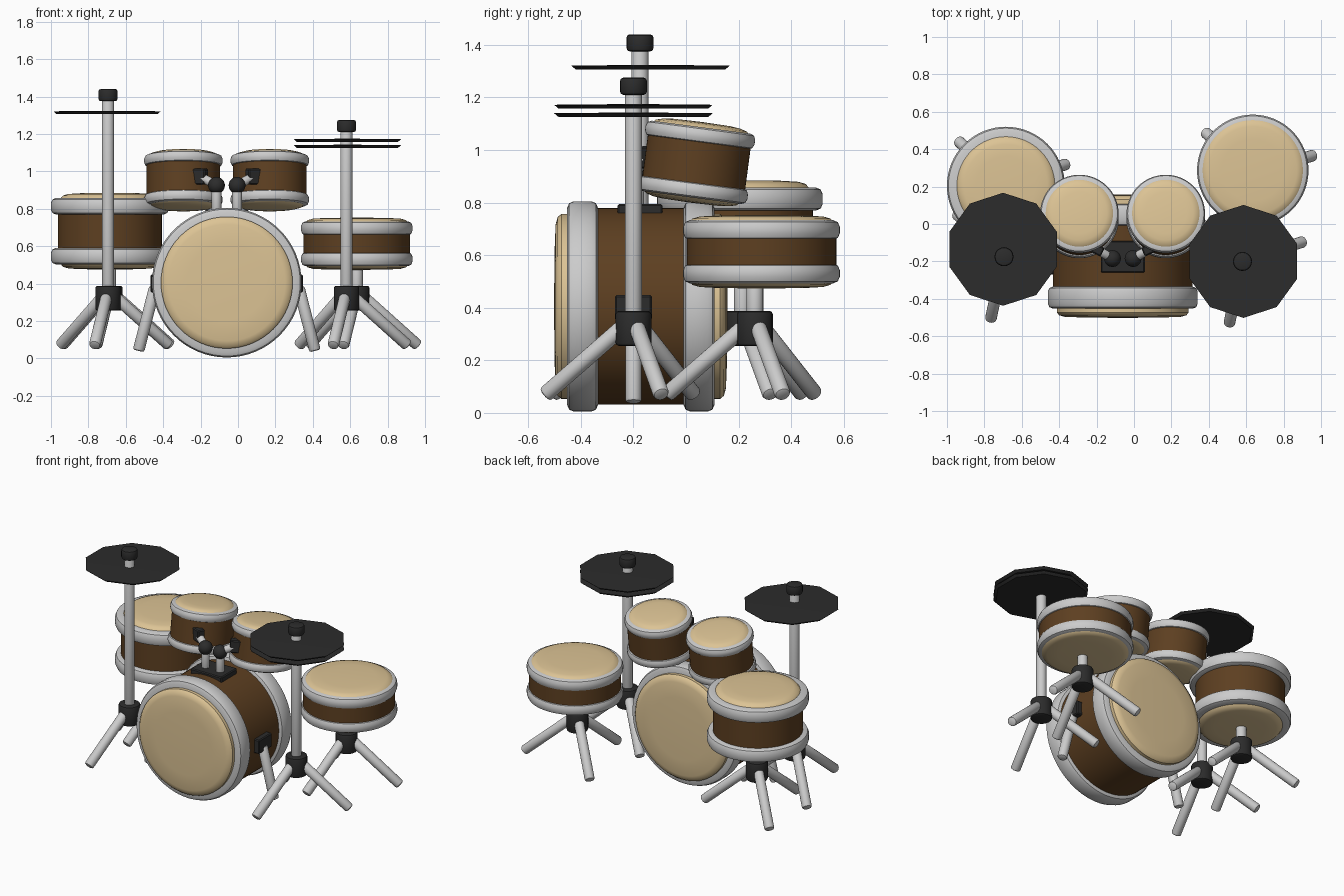
import bpy, bmesh
from math import radians, cos, sin, pi
from mathutils import Vector, Matrix

if "Cube" in bpy.data.objects:
    bpy.data.objects.remove(bpy.data.objects["Cube"])


def material(name, rgb):
    m = bpy.data.materials.new(name)
    m.diffuse_color = (*rgb, 1)
    m.use_nodes = True
    m.node_tree.nodes["Principled BSDF"].inputs["Base Color"].default_value = m.diffuse_color
    return m


TAN = material("drum_skin", (0.72, 0.55, 0.30))
BROWN = material("brown_wood", (0.11, 0.05, 0.015))
DARK = material("dark_fitting", (0.025, 0.025, 0.025))


def add(name, bm, mat=None, matrix=Matrix()):
    bmesh.ops.recalc_face_normals(bm, faces=bm.faces)
    me = bpy.data.meshes.new(name)
    bm.to_mesh(me)
    bm.free()
    ob = bpy.data.objects.new(name, me)
    ob.matrix_world = matrix
    bpy.context.collection.objects.link(ob)
    if mat:
        me.materials.append(mat)
    return ob


def lathe(name, profile, mat=None, matrix=Matrix(), steps=48, closed=False):
    """Spin (radius, height) points around local z."""
    bm = bmesh.new()
    vs = [bm.verts.new((r, 0, z)) for r, z in profile]
    pairs = list(zip(vs, vs[1:])) + ([(vs[-1], vs[0])] if closed else [])
    es = [bm.edges.new(p) for p in pairs]
    bmesh.ops.spin(bm, geom=vs + es, axis=(0, 0, 1), cent=(0, 0, 0),
                   angle=2 * pi, steps=steps, use_duplicate=False)
    bmesh.ops.remove_doubles(bm, verts=bm.verts, dist=0.0002)
    return add(name, bm, mat, matrix)


def rod(name, a, b, r, mat=None, bevel=0.012):
    """Round bar with softened ends between two points."""
    a, b = Vector(a), Vector(b)
    d = b - a
    n = d.length
    prof = [(0, 0), (r - bevel, 0), (r - bevel * .3, bevel * .3), (r, bevel),
            (r, n - bevel), (r - bevel * .3, n - bevel * .3), (r - bevel, n), (0, n)]
    m = Matrix.Translation(a) @ d.to_track_quat('Z', 'Y').to_matrix().to_4x4()
    return lathe(name, prof, mat, m, 20)


def box(name, loc, size, mat, matrix=Matrix()):
    bm = bmesh.new()
    bmesh.ops.create_cube(bm, size=1)
    bmesh.ops.scale(bm, verts=bm.verts, vec=size)
    bmesh.ops.bevel(bm, geom=bm.edges[:], offset=0.006, segments=1, affect='EDGES')
    return add(name, bm, mat, Matrix.Translation(loc) @ matrix)


def drum(name, loc, rot, R, shell_r, head_r, h_head, h_out, h_in):
    """Shell, two hoops and two skins; heights are measured from the middle."""
    base = Matrix.Translation(loc) @ Matrix.Rotation(rot, 4, 'X')
    mid = (h_out + h_in) / 2
    lathe(name + "_shell", [(shell_r, -mid), (shell_r, mid)], BROWN, base, 64)
    b = min(0.025, (h_out - h_in) * .35)
    inner = head_r - 0.02
    hoop = [(inner, h_in), (R - b, h_in), (R - b * .3, h_in + b * .3), (R, h_in + b),
            (R, h_out - b), (R - b * .3, h_out - b * .3), (R - b, h_out), (inner, h_out)]
    head = [(0, h_head), (head_r * .6, h_head - .002), (head_r - .04, h_head - .006),
            (head_r - .012, h_head - .014), (head_r, h_head - .028), (head_r, h_in),
            (0, h_in)]
    for side, flip in (("top", Matrix()), ("bottom", Matrix.Rotation(pi, 4, 'X'))):
        lathe(f"{name}_{side}_hoop", hoop, None, base @ flip, 64, True)
        lathe(f"{name}_{side}_skin", head, TAN, base @ flip, 64)


def stand(name, x, y, top):
    """Pole, dark hub and three splayed legs."""
    rod(name + "_pole", (x, y, 0.3), (x, y, top), 0.032)
    rod(name + "_hub", (x, y, 0.255), (x, y, 0.388), 0.068, DARK)
    for i, deg in enumerate((18, 138, 258)):
        c, s = cos(radians(deg)), sin(radians(deg))
        rod(f"{name}_leg_{i + 1}", (x + .02 * c, y + .02 * s, 0.345),
            (x + .345 * c, y + .345 * s, 0.068), 0.031)


def cymbal(name, x, y, z):
    lathe(name, [(0, .009), (.302, .006), (.285, -.008), (0, -.008)], DARK,
          Matrix.Translation((x, y, z)) @ Matrix.Rotation(pi / 2, 4, 'Z'), 10)


# Drums
BX, BY, BZ = -0.06, -0.172, 0.405
drum("bass_drum", (BX, BY, BZ), pi / 2, 0.4, 0.374, 0.352, 0.33, 0.28, 0.163)
drum("floor_tom", (-0.685, 0.205, 0.68), 0, 0.315, 0.278, 0.262, 0.205, 0.177, 0.09)
drum("snare", (0.635, 0.287, 0.613), 0, 0.298, 0.285, 0.275, 0.14, 0.12, 0.045)
for side, x in (("left", -0.292), ("right", 0.17)):
    drum(side + "_tom", (x, 0.04, 0.953), radians(-7.5), 0.21, 0.197, 0.187,
         0.155, 0.135, 0.075)

# Tripods for the floor tom and snare
stand("floor_tom_stand", -0.685, 0.215, 0.5)
stand("snare_stand", 0.635, 0.262, 0.5)

# Cymbal stands with caps
for name, x, y, top in (("crash_stand", -0.695, -0.175, 1.41),
                        ("hi_hat_stand", 0.58, -0.2, 1.245)):
    stand(name, x, y, top)
    rod(name + "_cap", (x, y, top - 0.035), (x, y, top + 0.03), 0.051, DARK)
cymbal("crash_cymbal", -0.70, -0.135, 1.315)
cymbal("hi_hat_top", 0.585, -0.2, 1.166)
cymbal("hi_hat_bottom", 0.585, -0.2, 1.134)

# Tom mount on top of the bass drum, and the bass drum spurs
box("tom_mount_plate", (BX, -0.175, 0.775), (0.235, 0.17, 0.04), DARK)
for side, s in (("left", -1), ("right", 1)):
    px = BX + s * 0.055
    ball = (px, -0.185, 0.925)
    pad = (BX + s * 0.142, -0.135, 0.972)
    rod(side + "_mount_post", (px, -0.185, 0.77), ball, 0.026)
    rod(side + "_mount_arm", ball, pad, 0.024)
    bm = bmesh.new()
    bmesh.ops.create_uvsphere(bm, u_segments=20, v_segments=12, radius=0.045)
    add(side + "_mount_joint", bm, DARK, Matrix.Translation(ball))
    box(side + "_tom_bracket", pad, (0.075, 0.05, 0.085), DARK,
        Matrix.Rotation(s * 0.45, 4, 'Z'))
    box(side + "_spur_bracket", (BX + s * 0.378, -0.2, 0.4), (0.06, 0.14, 0.095), DARK)
    rod(side + "_spur", (BX + s * 0.385, -0.2, 0.38), (BX + s * 0.472, -0.2, 0.04), 0.031)

# Smooth shading with crisp edges
bpy.ops.object.select_all(action='SELECT')
bpy.context.view_layer.objects.active = bpy.context.selected_objects[0]
bpy.ops.object.shade_smooth_by_angle(angle=radians(35))
